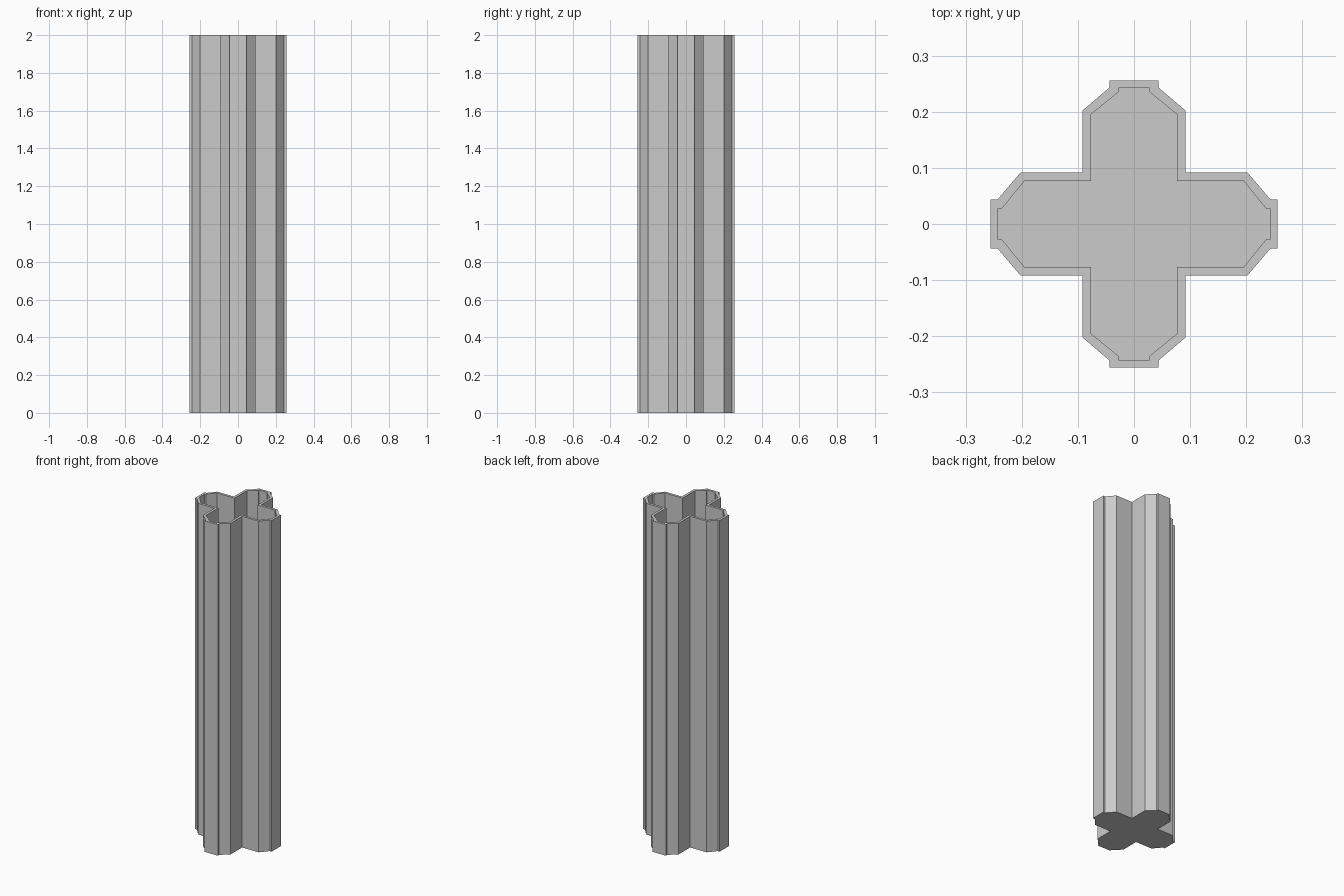
import bpy
import bmesh
from mathutils import Matrix, Vector

HEIGHT = 2.0
FLOOR = 0.014

# Remove the default cube
cube = bpy.data.objects.get("Cube")
if cube:
    bpy.data.objects.remove(cube, do_unlink=True)

# One flat grey for the whole pillar
grey = bpy.data.materials.new("light_grey")
grey.use_nodes = True
colour = (0.6, 0.6, 0.6, 1.0)
grey.diffuse_color = colour
bsdf = next(n for n in grey.node_tree.nodes if n.type == 'BSDF_PRINCIPLED')
bsdf.inputs["Base Color"].default_value = colour


def cross_outline(half_arm):
    """Cross outline: half of one arm, mirrored and repeated four times."""
    # Inner corner, shoulder, chamfer end, stepped tip
    arm = half_arm + [(x, -y) for x, y in reversed(half_arm[1:])]
    arm.reverse()
    points = []
    for turn in range(4):
        spin = Matrix.Rotation(turn * 1.5707963, 2)
        points += [spin @ Vector(p) for p in arm]
    return points


def add_ring(bm, outline, z):
    return [bm.verts.new((p.x, p.y, z)) for p in outline]


def bridge(bm, a, b):
    n = len(a)
    for i in range(n):
        j = (i + 1) % n
        bm.faces.new((a[i], a[j], b[j], b[i]))


outer = cross_outline([(0.092, 0.092), (0.202, 0.092), (0.243, 0.044), (0.256, 0.044)])
inner = cross_outline([(0.077, 0.077), (0.195, 0.077), (0.235, 0.028), (0.242, 0.028)])

# Hollow pillar: outer wall, rim, inner wall and closed floor
bm = bmesh.new()
rings = [add_ring(bm, outer, 0), add_ring(bm, outer, HEIGHT),
         add_ring(bm, inner, HEIGHT), add_ring(bm, inner, FLOOR)]
for lower, upper in zip(rings, rings[1:]):
    bridge(bm, lower, upper)
bm.faces.new(list(reversed(rings[0])))
bm.faces.new(rings[-1])
bmesh.ops.recalc_face_normals(bm, faces=bm.faces)

mesh = bpy.data.meshes.new("hollow_cross_pillar")
bm.to_mesh(mesh)
bm.free()
mesh.materials.append(grey)
pillar = bpy.data.objects.new("hollow_cross_pillar", mesh)
bpy.context.collection.objects.link(pillar)
